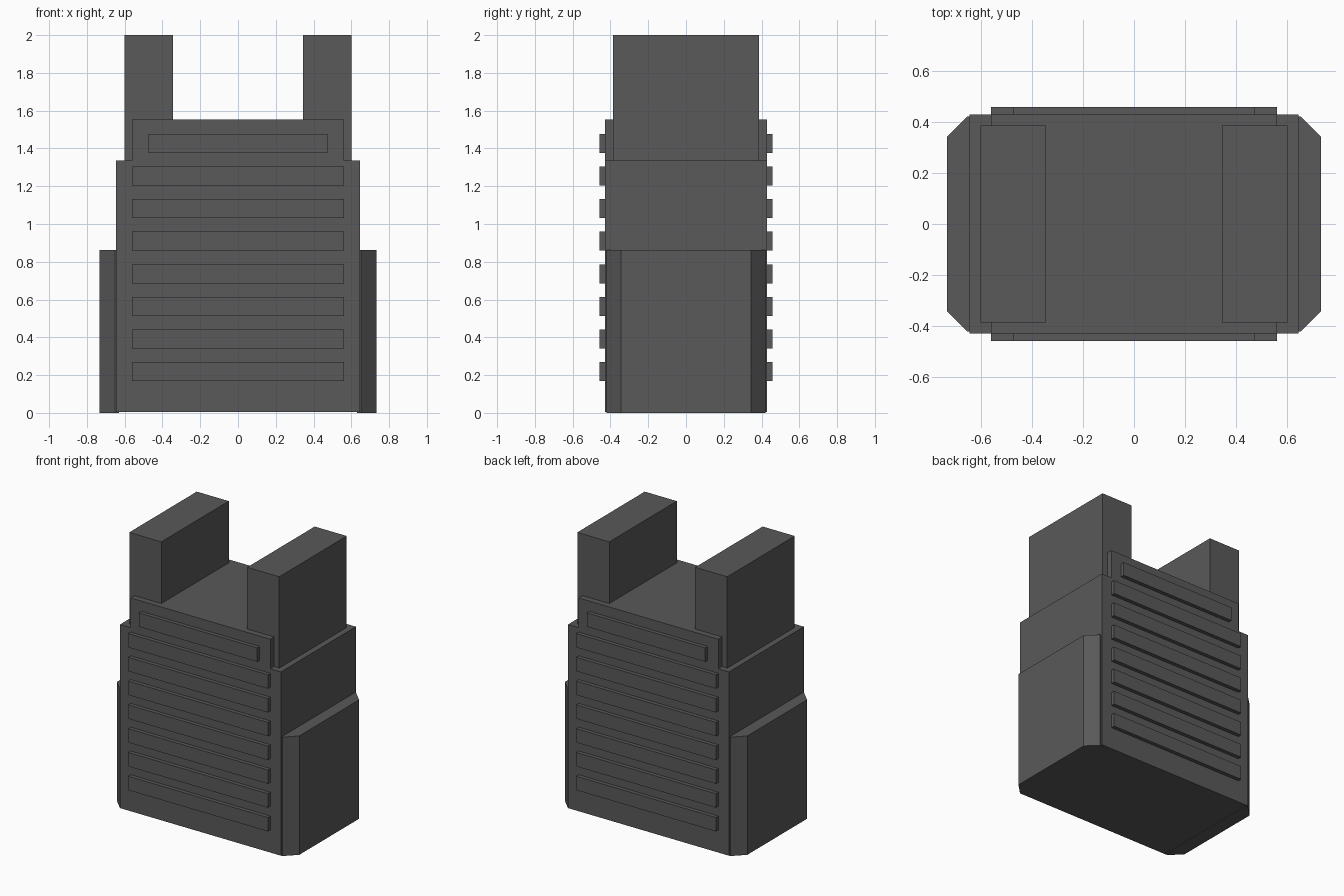
import bpy
import bmesh

if "Cube" in bpy.data.objects:
    bpy.data.objects.remove(bpy.data.objects["Cube"])

# Single dark fabric colour
fabric = bpy.data.materials.new("dark_grey_fabric")
fabric.diffuse_color = (0.1, 0.1, 0.1, 1.0)
fabric.use_nodes = True
fabric.node_tree.nodes["Principled BSDF"].inputs["Base Color"].default_value = fabric.diffuse_color


def prism(name, outline, z0, z1):
    """Extrude an xy outline from z0 up to z1."""
    bm = bmesh.new()
    face = bm.faces.new([bm.verts.new((x, y, z0)) for x, y in outline])
    top = bmesh.ops.extrude_face_region(bm, geom=[face])["geom"]
    for v in top:
        if isinstance(v, bmesh.types.BMVert):
            v.co.z = z1
    bmesh.ops.recalc_face_normals(bm, faces=bm.faces)
    mesh = bpy.data.meshes.new(name)
    bm.to_mesh(mesh)
    bm.free()
    mesh.materials.append(fabric)
    obj = bpy.data.objects.new(name, mesh)
    bpy.context.collection.objects.link(obj)
    return obj


def box(name, x0, x1, y0, y1, z0, z1):
    return prism(name, [(x0, y0), (x1, y0), (x1, y1), (x0, y1)], z0, z1)


# Torso: wide lower block and narrower chest block
box("torso", -0.645, 0.645, -0.43, 0.43, 0.004, 1.337)
box("chest", -0.56, 0.56, -0.43, 0.43, 1.3, 1.552)

for s, side in ((-1, "left"), (1, "right")):
    # Shoulder straps arching over the top
    box(side + "_shoulder_strap", *sorted((s * 0.345, s * 0.602)),
        -0.387, 0.387, 1.3, 2.0)
    # Chamfered side panels
    panel = [(0.63, -0.422), (0.652, -0.422), (0.732, -0.343),
             (0.732, 0.343), (0.652, 0.422), (0.63, 0.422)]
    prism(side + "_side_panel", [(s * x, y) for x, y in panel], 0.0, 0.863)

# Webbing rows on front and back, the top row shorter
for s, side in ((-1, "front"), (1, "back")):
    for i in range(8):
        w = 0.475 if i == 7 else 0.56
        z = 0.168 + i * 0.1726
        box(f"{side}_webbing_{i + 1}", -w, w,
            *sorted((s * 0.42, s * 0.458)), z, z + 0.101)
